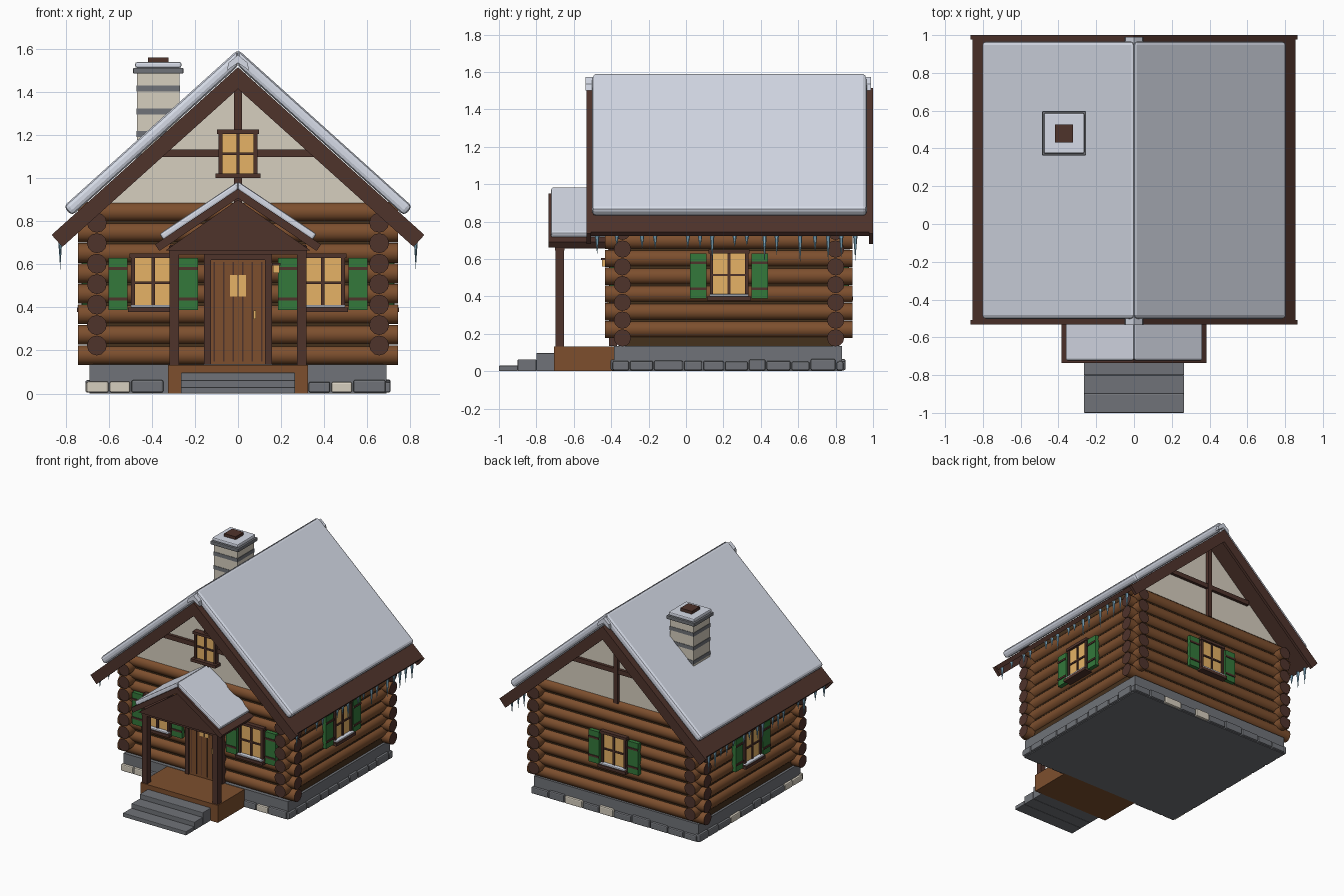
import bpy, bmesh, math, random
from mathutils import Matrix, Vector

if "Cube" in bpy.data.objects:
    bpy.data.objects.remove(bpy.data.objects["Cube"])

random.seed(4)


def mat(name, r, g, b):
    m = bpy.data.materials.new(name)
    lin = [((c + 0.055) / 1.055) ** 2.4 for c in (r, g, b)]
    m.diffuse_color = (*lin, 1)
    m.use_nodes = True
    m.node_tree.nodes["Principled BSDF"].inputs["Base Color"].default_value = m.diffuse_color
    return m


LOG = mat("log brown", .49, .31, .18)
DARK = mat("dark timber", .31, .20, .17)
GAP = mat("wall gap brown", .27, .19, .11)
SNOW = mat("snow", .87, .89, .94)
CREAM = mat("cream plaster", .84, .81, .75)
GREY = mat("stone grey", .44, .45, .47)
GLASS = mat("warm glass", .90, .70, .40)
GREEN = mat("shutter green", .20, .47, .23)
ICE = mat("ice blue", .55, .74, .84)


def finish(name, bm, material, M=Matrix(), bevel=0):
    bmesh.ops.transform(bm, matrix=M, verts=bm.verts)
    bmesh.ops.recalc_face_normals(bm, faces=bm.faces)
    me = bpy.data.meshes.new(name)
    bm.to_mesh(me)
    bm.free()
    me.materials.append(material)
    ob = bpy.data.objects.new(name, me)
    bpy.context.collection.objects.link(ob)
    if bevel:
        b = ob.modifiers.new("bevel", 'BEVEL')
        b.width, b.segments = bevel, 2
    return ob


def box(name, material, x, y, z, M=Matrix(), bevel=0):
    """Box from (min, max) pairs."""
    bm = bmesh.new()
    lo, hi = Vector((x[0], y[0], z[0])), Vector((x[1], y[1], z[1]))
    bmesh.ops.create_cube(bm, size=1, matrix=Matrix.Translation((lo + hi) / 2) @ Matrix.Diagonal((*(hi - lo), 1)))
    return finish(name, bm, material, M, bevel)


def prism(name, material, pts, y0, y1, bevel=0):
    """Front-view (x, z) outline extruded along y."""
    bm = bmesh.new()
    f = bm.faces.new([bm.verts.new((x, y0, z)) for x, z in pts])
    ext = bmesh.ops.extrude_face_region(bm, geom=[f])
    bmesh.ops.translate(bm, vec=(0, y1 - y0, 0), verts=[v for v in ext["geom"] if isinstance(v, bmesh.types.BMVert)])
    return finish(name, bm, material, bevel=bevel)


def roof_pair(name, material, top, slope, t, x_eave, y0, y1, bevel=0):
    """Two mirrored sloping slabs meeting at the ridge."""
    a = math.atan(slope)
    ze = top - slope * x_eave
    for s, side in ((-1, "left"), (1, "right")):
        pts = [(0, top), (s * x_eave, ze),
               (s * (x_eave - t * math.sin(a)), ze - t * math.cos(a)), (0, top - t / math.cos(a))]
        prism(f"{name}_{side}", material, pts, y0, y1, bevel)


def log(name, p, q, r=.046):
    p, q = Vector(p), Vector(q)
    bm = bmesh.new()
    bmesh.ops.create_cone(bm, cap_ends=True, segments=12, radius1=r, radius2=r, depth=(q - p).length)
    for f in bm.faces:
        f.smooth = len(f.verts) == 4
        f.material_index = 0 if f.smooth else 1
    for e in bm.edges:
        e.smooth = all(f.smooth for f in e.link_faces)
    M = Matrix.Translation((p + q) / 2) @ (q - p).to_track_quat('Z', 'Y').to_matrix().to_4x4()
    finish(name, bm, LOG, M).data.materials.append(DARK)


# stone foundation with a row of loose stones
box("foundation", GREY, (-.69, .69), (-.385, .835), (0, .135))


def stones(side, M, a, b):
    x = a
    while x < b - .03:
        w = min(random.uniform(.09, .16), b - x)
        box(f"stone_{side}", CREAM if random.random() < .15 else GREY, (x + .003, x + w - .003),
            (-.018, .02), (.005, random.uniform(.05, .066)), M, .008)
        x += w


def wall(x, y, deg, z=0):
    return Matrix.Translation((x, y, z)) @ Matrix.Rotation(math.radians(deg), 4, 'Z')


stones("front", wall(0, -.385, 0), -.705, -.325)
stones("front", wall(0, -.385, 0), .325, .705)
stones("back", wall(0, .835, 180), -.705, .705)
stones("right", wall(.69, .225, 90), -.62, .62)
stones("left", wall(-.69, .225, -90), -.62, .62)

# log walls, crossing at the corners
box("wall_core", GAP, (-.672, .672), (-.357, .817), (.13, .87))
for i in range(8):
    z = .178 + .095 * i
    for y, n in ((-.34, "front"), (.80, "back")):
        log(f"log_{n}", (-.742, y, z), (.742, y, z))
    if i < 7:
        for x, n in ((-.655, "left"), (.655, "right")):
            log(f"log_{n}", (x, -.433, z + .045), (x, .89, z + .045))

# plaster gables with timber frame
prism("gable", CREAM, [(-.67, .86), (.67, .86), (0, 1.463)], -.36, .82)
for y, n in ((-.37, "front"), (.83, "back")):
    box(f"gable_post_{n}", DARK, (-.018, .018), (y - .014, y + .014), (.87, 1.43))
    box(f"gable_beam_{n}", DARK, (-.36, .36), (y - .012, y + .012), (1.097, 1.132))

# main roof: deck, bargeboards, snow, ridge cap
roof_pair("roof_deck", DARK, 1.515, .9, .032, .855, -.515, .985)
roof_pair("bargeboard_front", DARK, 1.515, .9, .075, .865, -.532, -.508)
roof_pair("bargeboard_back", DARK, 1.515, .9, .075, .865, .978, 1.0)
roof_pair("roof_snow", SNOW, 1.597, .9, .058, .81, -.503, .967, .02)
prism("ridge_cap", SNOW, [(-.05, 1.50), (-.045, 1.535), (0, 1.572), (.045, 1.535), (.05, 1.50), (0, 1.535)], -.536, .99)

# icicles along the eaves
for s, n in ((-1, "left"), (1, "right")):
    for px in (-.475, -.37, -.235, -.165, .01, .075, .14, .26, .325, .42, .485, .61, .69, .76, .83, .905):
        h = random.uniform(.05, .15)
        bm = bmesh.new()
        bmesh.ops.create_cone(bm, cap_ends=True, segments=6, radius1=0, radius2=.012, depth=h)
        finish(f"icicle_{n}", bm, ICE, Matrix.Translation((s * .825, px, .725 - h / 2)))


# windows: glass, frame, bars, sill with snow, shutters
def window(name, M, w=.085, z0=.40, z1=.63, shutters=True):
    zm = (z0 + z1) / 2
    box(name + "_glass", GLASS, (-w, w), (-.012, .02), (z0, z1), M)
    for s in (-1, 1):
        box(name + "_jamb", DARK, sorted((s * w, s * (w + .018))), (-.024, .02), (z0, z1), M)
    box(name + "_lintel", DARK, (-w - .025, w + .025), (-.03, .02), (z1, z1 + .02), M)
    box(name + "_sill", DARK, (-w - .032, w + .032), (-.045, .02), (z0 - .022, z0), M)
    box(name + "_bar_upright", DARK, (-.008, .008), (-.02, 0), (z0, z1), M)
    box(name + "_bar_cross", DARK, (-w, w), (-.02, 0), (zm - .006, zm + .006), M)
    if shutters:
        box(name + "_sill_snow", SNOW, (-w - .02, w + .02), (-.042, -.01), (z0, z0 + .012), M, .004)
        for s in (-1, 1):
            xs = sorted((s * .12, s * .208))
            box(name + "_shutter", GREEN, xs, (-.022, .01), (z0 - .012, z1), M)
            for z in (z0 + .04, z1 - .05):
                box(name + "_shutter_batten", DARK, xs, (-.028, -.02), (z - .007, z + .007), M)


window("window_front_left", wall(-.393, -.387, 0))
window("window_front_right", wall(.393, -.387, 0))
window("window_right", wall(.702, .23, 90))
window("window_left", wall(-.702, .23, -90))
window("window_back", wall(0, .847, 180))
window("window_attic", wall(0, -.375, 0), .072, 1.022, 1.205, False)

# door
for s in (-1, 1):
    box("door_jamb", DARK, sorted((s * .125, s * .157)), (-.412, -.37), (.135, .64))
    box("door_handle", GLASS, (.073, .083), (-.42, -.40), (.345, .385)) if s > 0 else None
box("door_lintel", DARK, (-.157, .157), (-.414, -.37), (.62, .67))
box("door", LOG, (-.125, .125), (-.402, -.37), (.135, .62))
for x in (-.11, -.066, -.022, .022, .066, .11):
    box("door_groove", DARK, (x - .003, x + .003), (-.404, -.40), (.15, .61))
box("door_window", GLASS, (-.038, .038), (-.408, -.40), (.45, .55))
box("door_window_bar", DARK, (-.003, .003), (-.410, -.40), (.45, .55))
box("lantern", GLASS, (.163, .193), (-.45, -.42), (.56, .595))
box("lantern_cap", DARK, (.158, .198), (-.455, -.38), (.595, .605))

# porch: floor, steps, posts, beams, roof
box("porch_floor", LOG, (-.325, .325), (-.705, -.38), (0, .132))
for i, (y, z) in enumerate(((-1, .03), (-.9, .063), (-.8, .097))):
    box(f"step_{i + 1}", GREY, (-.265, .265), (y, y + .1), (0, z), bevel=.004)
box("porch_beam_front", DARK, (-.32, .32), (-.70, -.65), (.645, .685))
for s in (-1, 1):
    box("porch_post", DARK, (s * .295 - .022, s * .295 + .022), (-.697, -.653), (.13, .66))
    box("porch_beam_side", DARK, (s * .295 - .02, s * .295 + .02), (-.68, -.38), (.655, .69))
prism("porch_gable", DARK, [(-.335, .665), (.335, .665), (0, .90)], -.715, -.69)
roof_pair("porch_roof", DARK, .95, .67, .036, .385, -.735, -.36)
roof_pair("porch_snow", SNOW, .985, .67, .034, .365, -.722, -.36, .01)

# chimney
cx, cy = -.37, .48


def ring(name, m, h, z0, z1, bevel=0):
    box(name, m, (cx - h, cx + h), (cy - h, cy + h), (z0, z1), bevel=bevel)


ring("chimney_stack", CREAM, .098, .95, 1.49)
for z in (1.10, 1.205, 1.31, 1.415):
    ring("chimney_band", GREY, .101, z - .014, z + .014)
ring("chimney_cap", GREY, .117, 1.485, 1.512, .005)
ring("chimney_snow", SNOW, .107, 1.512, 1.538, .008)
ring("chimney_flue", DARK, .048, 1.50, 1.56)
